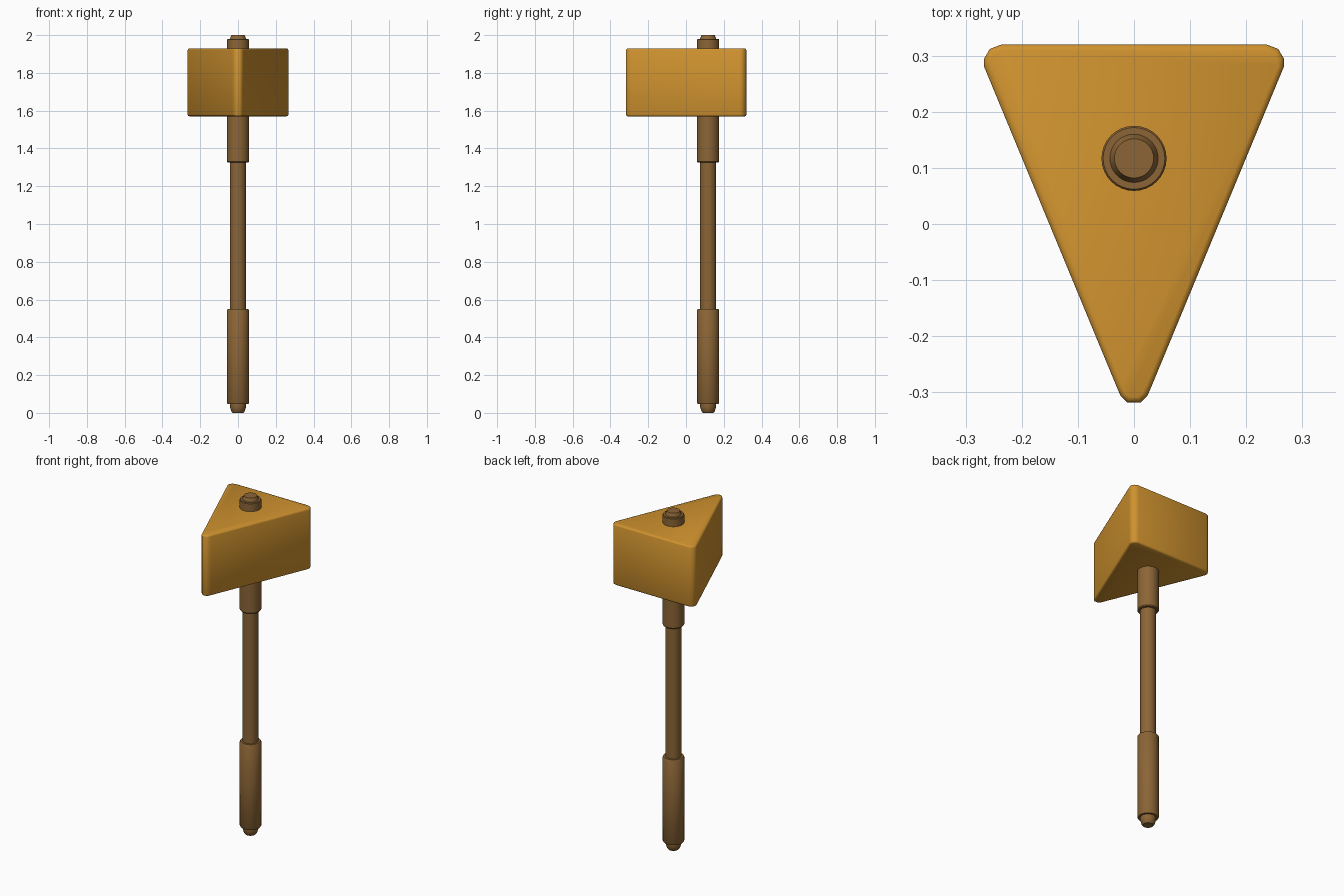
import bpy, bmesh, math

if "Cube" in bpy.data.objects:
    bpy.data.objects.remove(bpy.data.objects["Cube"])

HY = 0.117  # handle axis, y


def material(name, rgb):
    m = bpy.data.materials.new(name)
    m.diffuse_color = (*rgb, 1)
    m.use_nodes = True
    m.node_tree.nodes["Principled BSDF"].inputs["Base Color"].default_value = m.diffuse_color
    return m


amber = material("amber_wood", (0.63, 0.29, 0.028))
brown = material("brown_wood", (0.26, 0.13, 0.037))


def finish(bm, name, mat, angle):
    bmesh.ops.recalc_face_normals(bm, faces=bm.faces)
    me = bpy.data.meshes.new(name)
    bm.to_mesh(me)
    bm.free()
    me.materials.append(mat)
    ob = bpy.data.objects.new(name, me)
    bpy.context.collection.objects.link(ob)
    bpy.ops.object.select_all(action='DESELECT')
    ob.select_set(True)
    bpy.context.view_layer.objects.active = ob
    bpy.ops.object.shade_smooth_by_angle(angle=math.radians(angle))
    return ob


def lathe(name, profile, mat, n=32):
    """Closed turned part from (radius, z) pairs."""
    bm = bmesh.new()
    rings = [[bm.verts.new((r * math.cos(2 * math.pi * i / n),
                            HY + r * math.sin(2 * math.pi * i / n), z))
              for i in range(n)] for r, z in profile]
    for a, b in zip(rings, rings[1:]):
        for i in range(n):
            j = (i + 1) % n
            bm.faces.new((a[i], a[j], b[j], b[i]))
    bm.faces.new(rings[0])
    bm.faces.new(rings[-1])
    return finish(bm, name, mat, 35)


# Handle: butt, grip, thin shaft, collar and top peg in one turned profile
lathe("handle", [
    (0.028, 0.0), (0.035, 0.008), (0.042, 0.03), (0.042, 0.046),
    (0.054, 0.046), (0.058, 0.052), (0.058, 0.544), (0.054, 0.55),
    (0.042, 0.55), (0.042, 1.325),
    (0.054, 1.325), (0.058, 1.33), (0.058, 1.976), (0.055, 1.98),
    (0.043, 1.98), (0.035, 2.0)], brown)

# Head: wedge prism with rounded corners, point facing the front
half = [(0.012, -0.318), (0.024, -0.306), (0.031, -0.29), (0.267, 0.28),
        (0.267, 0.295), (0.257, 0.312), (0.236, 0.32)]
outline = half + [(-x, y) for x, y in reversed(half)]
bm = bmesh.new()
base = bm.faces.new([bm.verts.new((x, y, 1.57)) for x, y in outline])
ext = bmesh.ops.extrude_face_region(bm, geom=[base], use_keep_orig=True)
top = [v for v in ext["geom"] if isinstance(v, bmesh.types.BMVert)]
bmesh.ops.translate(bm, verts=top, vec=(0, 0, 0.36))
rims = [e for e in bm.edges if abs(e.verts[0].co.z - e.verts[1].co.z) < 1e-5]
bmesh.ops.bevel(bm, geom=rims, offset=0.01, segments=2, profile=0.5,
                affect='EDGES', clamp_overlap=True)
finish(bm, "wedge_head", amber, 50)
